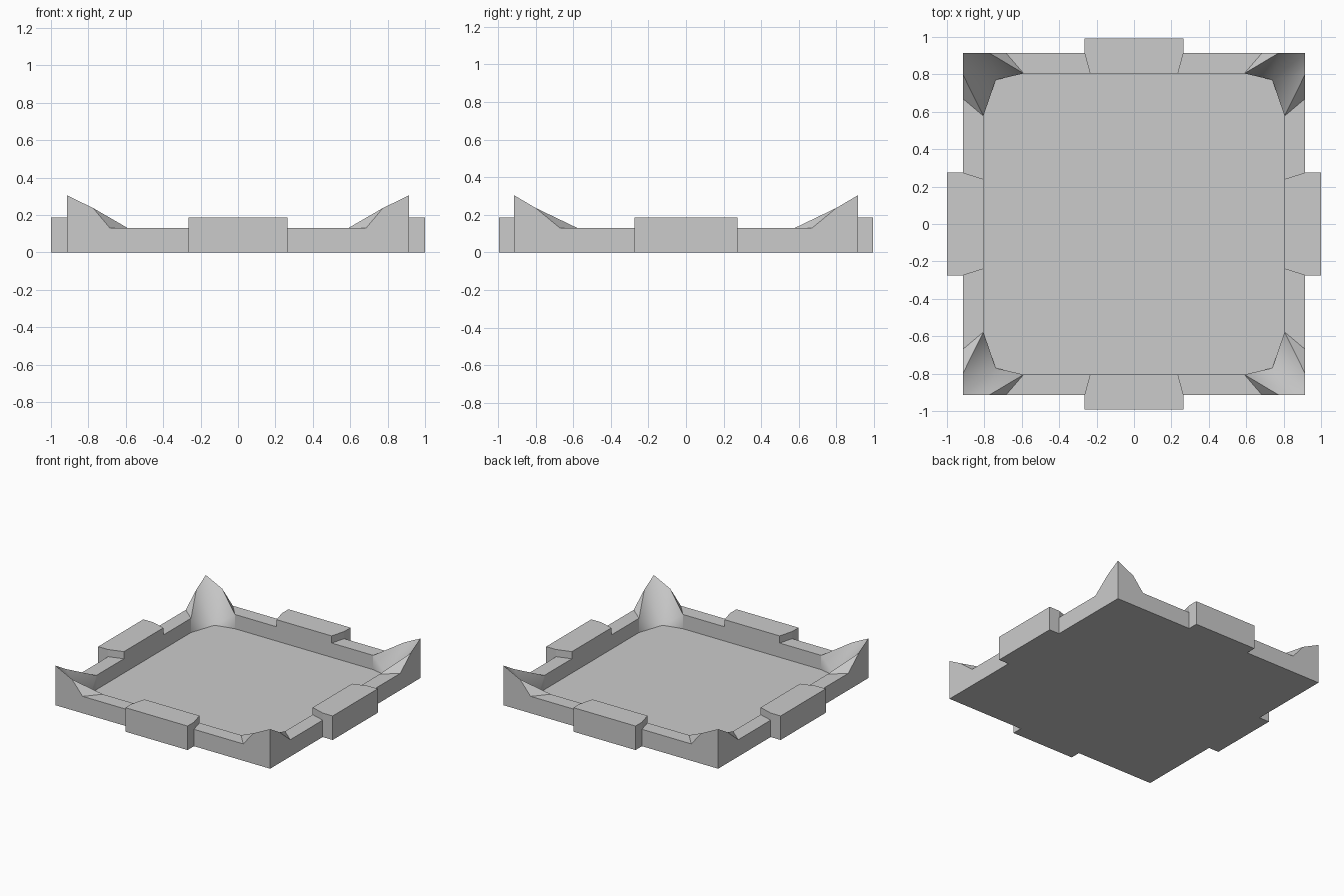
import bpy, bmesh

if "Cube" in bpy.data.objects:
    bpy.data.objects.remove(bpy.data.objects["Cube"])

FLOOR, WALL, TAB, PEAK, SHOULDER = 0.02, 0.13, 0.185, 0.305, 0.237
EDGE, INNER = 0.915, 0.805
CORNER = (0.74, 0.77, FLOOR)

bm = bmesh.new()


def face(points, smooth=False):
    f = bm.faces.new([bm.verts.new(p) for p in points])
    f.smooth = smooth


def half_side(p, out, tab, tab_in, foot, shoulder, inner):
    """Half of one rim side; p maps (along, outward, height) to xyz."""
    A, W = p(shoulder, EDGE, SHOULDER), p(foot, EDGE, WALL)
    B, B0 = p(inner, INNER, WALL), p(inner, INNER, FLOOR)
    P = p(EDGE, EDGE, PEAK)
    # projecting tab
    face([p(0, out, TAB), p(tab, out, TAB), p(tab, EDGE, TAB),
          p(tab_in, INNER, TAB), p(0, INNER, TAB)])
    face([p(0, out, 0), p(tab, out, 0), p(tab, out, TAB), p(0, out, TAB)])
    face([p(tab, out, 0), p(tab, EDGE, 0), p(tab, EDGE, WALL),
          p(tab, EDGE, TAB), p(tab, out, TAB)])
    face([p(tab, EDGE, WALL), p(tab_in, INNER, WALL),
          p(tab_in, INNER, TAB), p(tab, EDGE, TAB)])
    # rim top, outer wall, inner wall
    face([p(tab, EDGE, WALL), W, B, p(tab_in, INNER, WALL)])
    face([p(tab, EDGE, 0), p(EDGE, EDGE, 0), P, A, W, p(tab, EDGE, WALL)])
    face([p(0, INNER, FLOOR), B0, B, p(tab_in, INNER, WALL),
          p(tab_in, INNER, TAB), p(0, INNER, TAB)])
    # raised corner: flat end facet and smooth hollow
    face([A, W, B])
    face([P, A, CORNER], True)
    face([A, B, CORNER], True)
    face([B, B0, CORNER], True)


half_side(lambda a, o, z: (a, o, z), 0.993, 0.265, 0.235, 0.685, 0.775, 0.59)
half_side(lambda a, o, z: (o, a, z), 1.0, 0.275, 0.24, 0.67, 0.80, 0.577)

# floor and underside
face([(0, 0, FLOOR), (0, INNER, FLOOR), (0.59, INNER, FLOOR), CORNER,
      (INNER, 0.577, FLOOR), (INNER, 0, FLOOR)])
face([(0, 0, 0), (0, 0.993, 0), (0.265, 0.993, 0), (0.265, EDGE, 0),
      (EDGE, EDGE, 0), (EDGE, 0.275, 0), (1, 0.275, 0), (1, 0, 0)])

bmesh.ops.remove_doubles(bm, verts=bm.verts, dist=1e-4)
bmesh.ops.recalc_face_normals(bm, faces=bm.faces)
mesh = bpy.data.meshes.new("tray_tile")
bm.to_mesh(mesh)
bm.free()

# mirror the quadrant into the whole tray
tray = bpy.data.objects.new("tray_tile", mesh)
bpy.context.collection.objects.link(tray)
mirror = tray.modifiers.new("mirror", 'MIRROR')
mirror.use_axis = (True, True, False)
